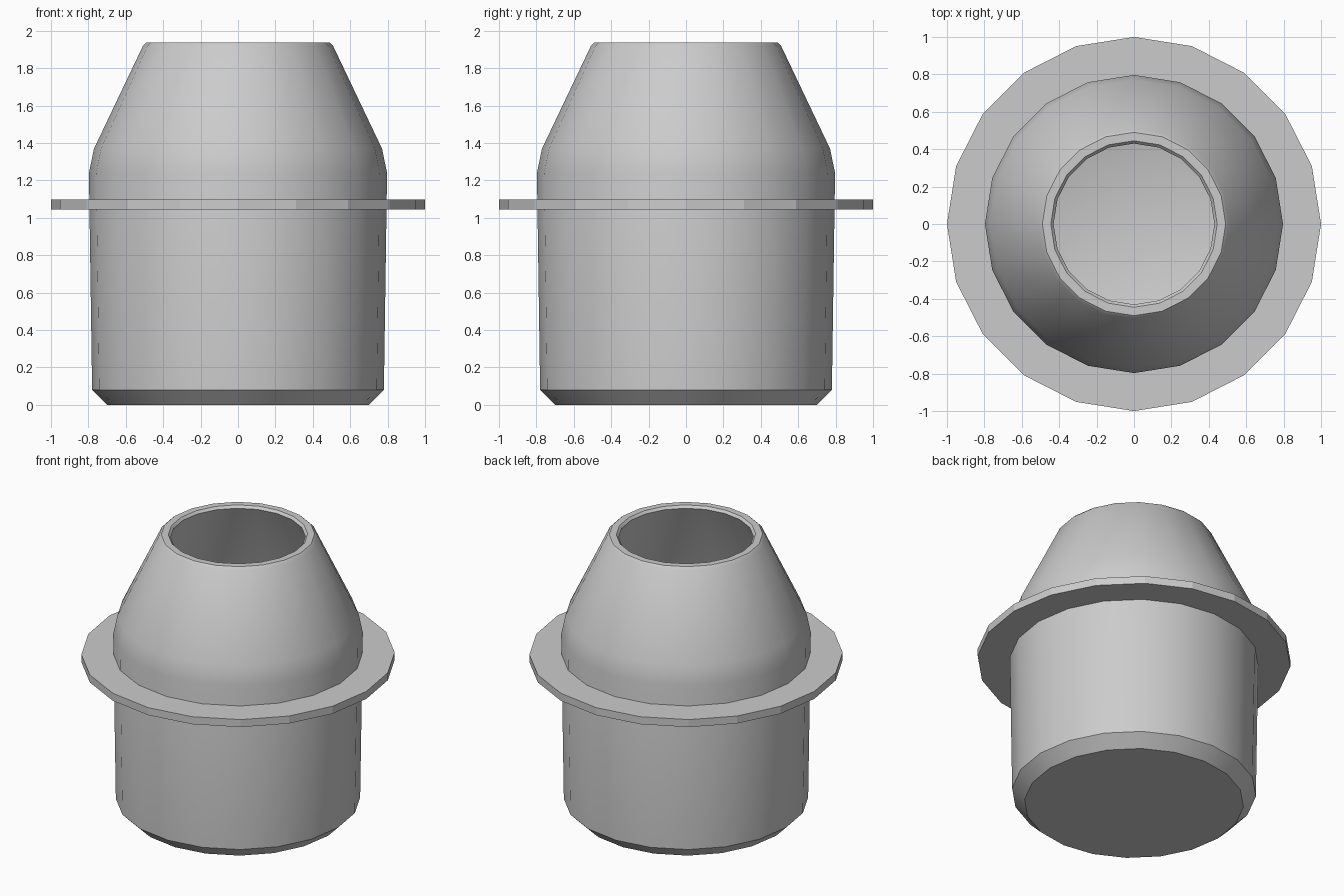
import bpy, bmesh
from math import cos, sin, tau, radians

if "Cube" in bpy.data.objects:
    bpy.data.objects.remove(bpy.data.objects["Cube"])

SIDES = 20


def lathe(name, profile, closed=False, smooth_angle=40):
    """Spin an (r, z) profile about z; r = 0 makes a pole."""
    bm = bmesh.new()
    rings = []
    for r, z in profile:
        if r == 0:
            rings.append([bm.verts.new((0, 0, z))] * SIDES)
        else:
            rings.append([bm.verts.new((r * cos(tau * i / SIDES), r * sin(tau * i / SIDES), z))
                          for i in range(SIDES)])
    pairs = list(zip(rings, rings[1:]))
    if closed:
        pairs.append((rings[-1], rings[0]))
    for a, b in pairs:
        for i in range(SIDES):
            j = (i + 1) % SIDES
            bm.faces.new(list(dict.fromkeys((a[i], a[j], b[j], b[i]))))
    bmesh.ops.recalc_face_normals(bm, faces=bm.faces)
    mesh = bpy.data.meshes.new(name)
    bm.to_mesh(mesh)
    bm.free()
    obj = bpy.data.objects.new(name, mesh)
    bpy.context.collection.objects.link(obj)
    bpy.ops.object.select_all(action='DESELECT')
    obj.select_set(True)
    bpy.context.view_layer.objects.active = obj
    bpy.ops.object.shade_smooth_by_angle(angle=radians(smooth_angle))
    return obj


# Hollow vessel: outside from the base up, over the lip, then down the inside
lathe("vessel", [
    (0, 0), (0.70, 0), (0.78, 0.08), (0.797, 1.24), (0.77, 1.37),
    (0.508, 1.92), (0.49, 1.937), (0.445, 1.937), (0.43, 1.92),
    (0.70, 1.35), (0.735, 1.24), (0.72, 0.10), (0.66, 0.06), (0, 0.06),
])

# Flat collar around the body
lathe("collar", [(0.775, 1.045), (1.0, 1.045), (1.0, 1.098), (0.775, 1.098)],
      closed=True, smooth_angle=15)
